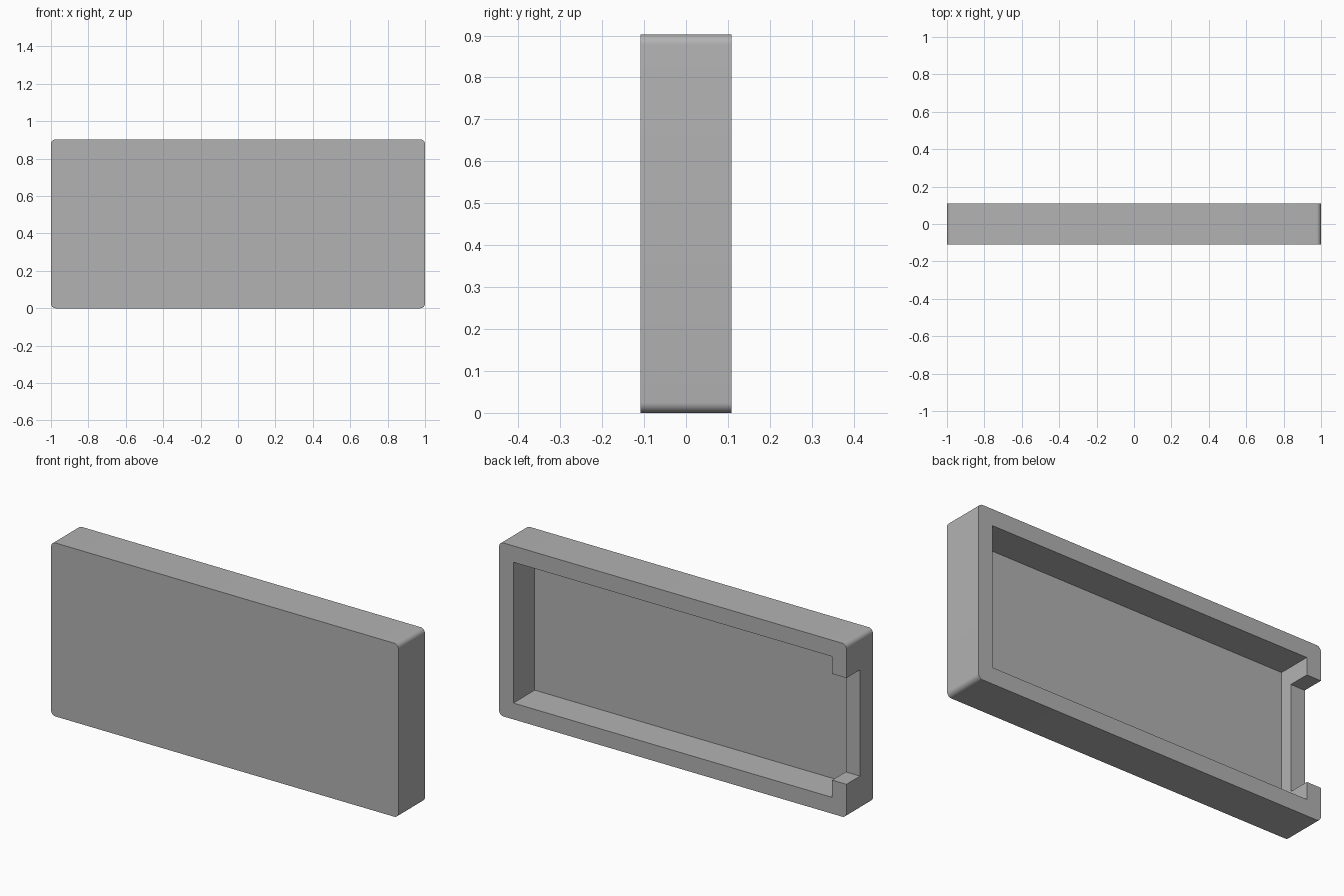
import bpy, bmesh, math

old = bpy.data.objects.get("Cube")
if old:
    bpy.data.objects.remove(old, do_unlink=True)

WIDTH, DEPTH, HEIGHT = 2.0, 0.218, 0.903
RADIUS = 0.025
WALL = 0.082
FLOOR = 0.042          # thickness of the front panel
NOTCH_LOW, NOTCH_HIGH = 0.175, 0.728
BACK = DEPTH / 2

grey = bpy.data.materials.new("plain grey")
grey.use_nodes = True
colour = (0.448, 0.448, 0.448, 1)
grey.diffuse_color = colour
grey.node_tree.nodes["Principled BSDF"].inputs["Base Color"].default_value = colour


def block(name, low, high, radius=0):
    """Box between two corners, optionally rounding the edges that run along y."""
    bm = bmesh.new()
    bmesh.ops.create_cube(bm, size=1)
    for v in bm.verts:
        v.co = [a + (c + 0.5) * (b - a) for a, b, c in zip(low, high, v.co)]
    if radius:
        along_y = [e for e in bm.edges
                   if abs(e.verts[0].co.y - e.verts[1].co.y) > DEPTH / 2]
        bmesh.ops.bevel(bm, geom=along_y, offset=radius, segments=8,
                        profile=0.5, affect='EDGES')
    mesh = bpy.data.meshes.new(name)
    bm.to_mesh(mesh)
    bm.free()
    mesh.materials.append(grey)
    obj = bpy.data.objects.new(name, mesh)
    bpy.context.collection.objects.link(obj)
    return obj


def cut(target, cutter):
    """Subtract the cutter from the target and discard it."""
    cutter.hide_render = True
    mod = target.modifiers.new(cutter.name, 'BOOLEAN')
    mod.operation = 'DIFFERENCE'
    mod.solver = 'EXACT'
    mod.object = cutter
    bpy.context.view_layer.objects.active = target
    bpy.ops.object.modifier_apply(modifier=mod.name)
    bpy.data.objects.remove(cutter, do_unlink=True)


# Shell with four rounded corners
tray = block("tray_shell", (-WIDTH / 2, -BACK, 0), (WIDTH / 2, BACK, HEIGHT), RADIUS)

# Recess open at the back
cut(tray, block("recess_cutter",
                (-WIDTH / 2 + WALL, -BACK + FLOOR, WALL + 0.003),
                (WIDTH / 2 - WALL, BACK + 0.1, HEIGHT - WALL - 0.003)))

# Notch through the upper half of one end wall
cut(tray, block("notch_cutter",
                (-WIDTH / 2 - 0.1, -0.003, NOTCH_LOW),
                (-WIDTH / 2 + WALL + 0.05, BACK + 0.1, NOTCH_HIGH)))

# Smooth corners, crisp edges
bpy.ops.object.select_all(action='DESELECT')
tray.select_set(True)
bpy.context.view_layer.objects.active = tray
bpy.ops.object.shade_smooth_by_angle(angle=math.radians(30))
